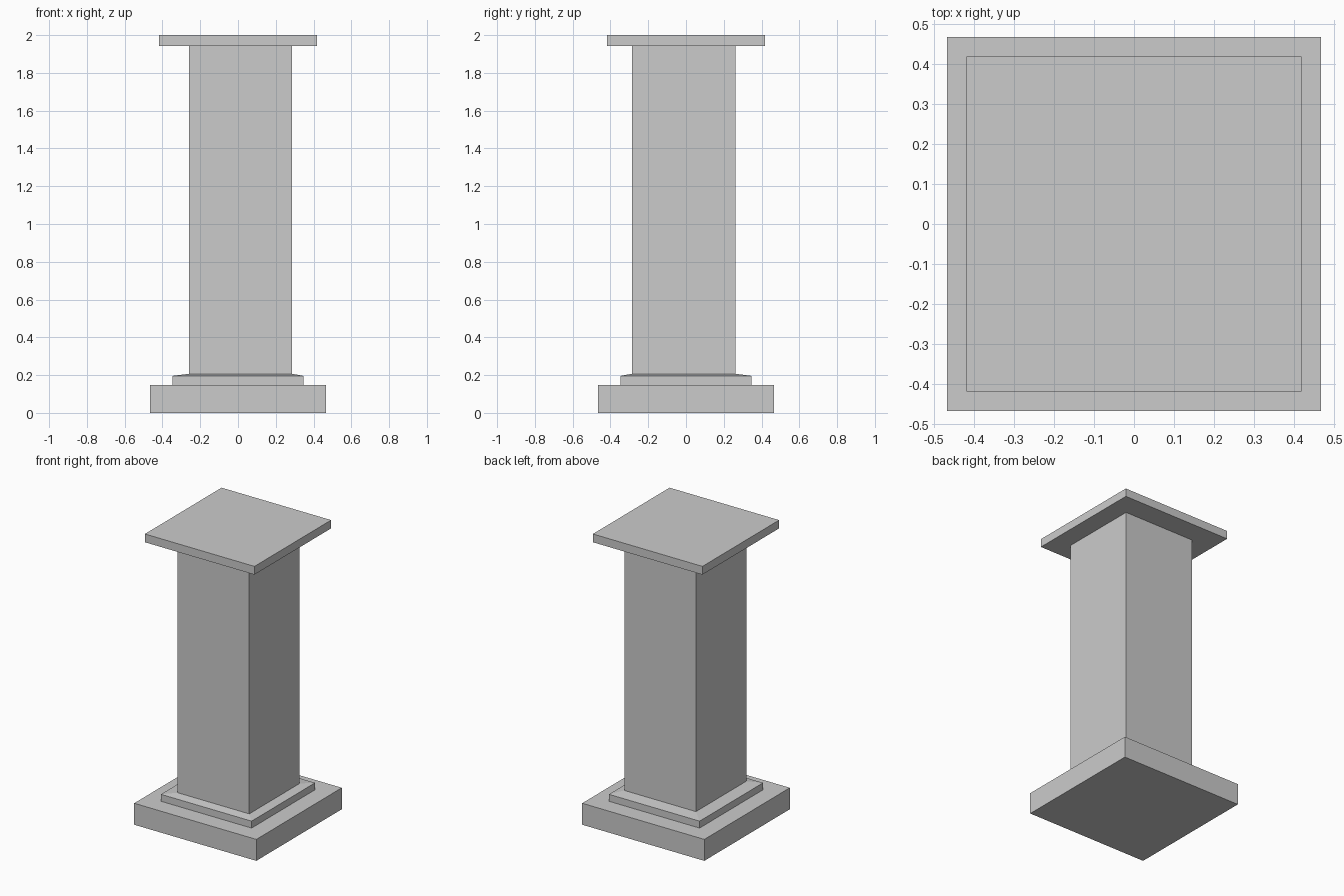
import bpy, bmesh

if "Cube" in bpy.data.objects:
    bpy.data.objects.remove(bpy.data.objects["Cube"])


def square(h):
    return (-h, h, -h, h)


def block(name, bottom, top, z0, z1):
    """Closed four-sided block between two rectangles (x0, x1, y0, y1)."""
    bm = bmesh.new()
    rings = []
    for (x0, x1, y0, y1), z in ((bottom, z0), (top, z1)):
        rings.append([bm.verts.new((x, y, z)) for x, y in
                      ((x0, y0), (x1, y0), (x1, y1), (x0, y1))])
    lo, hi = rings
    bm.faces.new(lo[::-1])
    bm.faces.new(hi)
    for i in range(4):
        j = (i + 1) % 4
        bm.faces.new((lo[i], lo[j], hi[j], hi[i]))
    mesh = bpy.data.meshes.new(name)
    bm.to_mesh(mesh)
    bm.free()
    obj = bpy.data.objects.new(name, mesh)
    bpy.context.collection.objects.link(obj)
    return obj


# The shaft sits slightly off centre
shaft = (-0.26, 0.286, -0.286, 0.263)

# Plinth, step and shallow sloped shoulder
block("plinth", square(0.466), square(0.466), 0.0, 0.148)
block("base_step", square(0.346), square(0.346), 0.148, 0.196)
block("base_shoulder", square(0.346), shaft, 0.196, 0.207)

# Shaft and cap slab
block("shaft", shaft, shaft, 0.207, 1.943)
block("cap", square(0.418), square(0.418), 1.943, 2.0)
